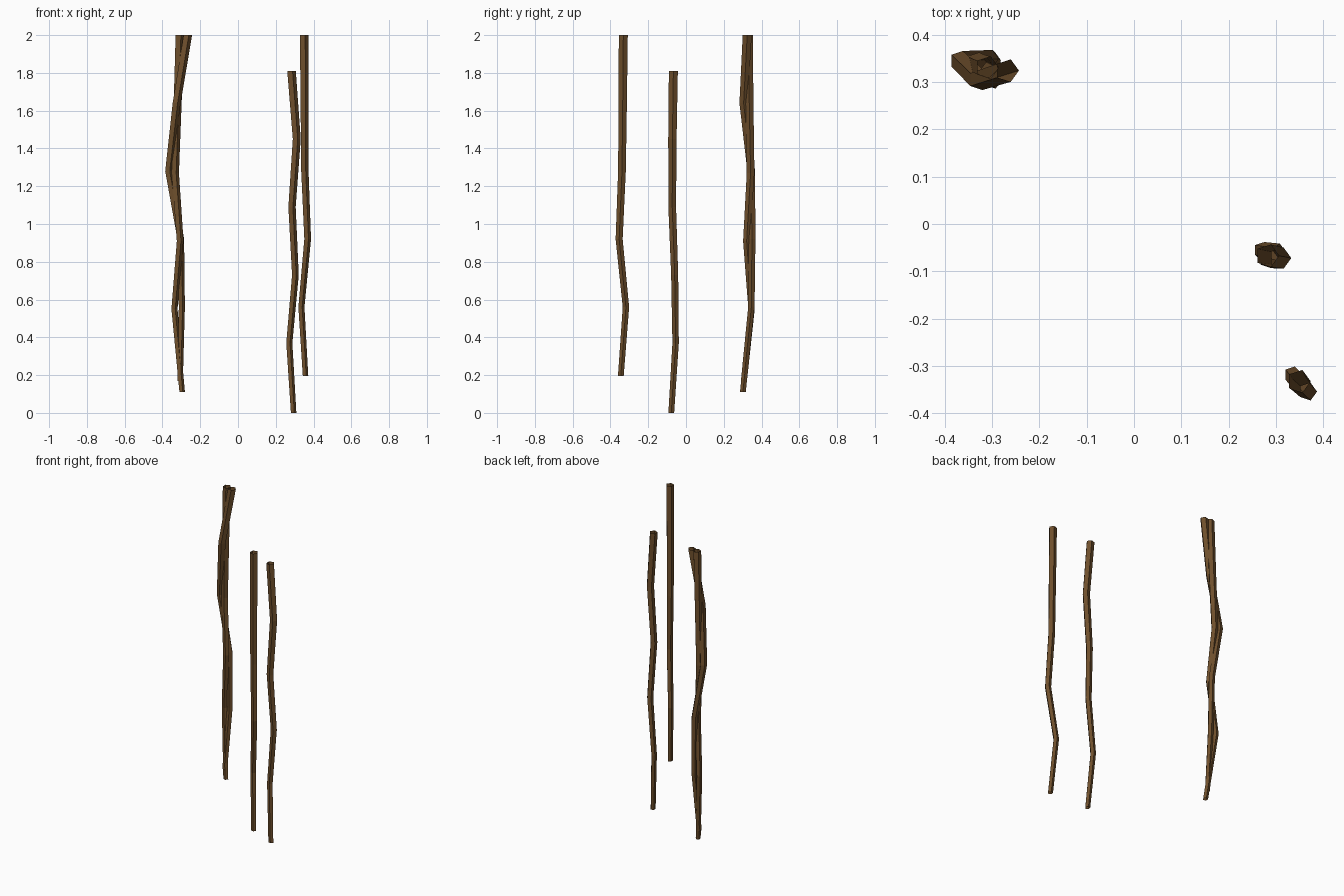
import bpy, bmesh, math

if "Cube" in bpy.data.objects:
    bpy.data.objects.remove(bpy.data.objects["Cube"])

SIDES = 5

bark = bpy.data.materials.new("brown_bark")
bark.diffuse_color = (0.156, 0.078, 0.025, 1.0)
bark.use_nodes = True
bark.node_tree.nodes["Principled BSDF"].inputs["Base Color"].default_value = bark.diffuse_color


def vine(name, path, r_top, r_bottom, phase):
    """Tapered, kinked open tube; path runs from top to bottom."""
    bm = bmesh.new()
    rings = []
    for i, (x, y, z) in enumerate(path):
        r = r_top + (r_bottom - r_top) * i / (len(path) - 1)
        angles = [phase + math.tau * k / SIDES for k in range(SIDES)]
        rings.append([bm.verts.new((x + r * math.cos(a), y + r * math.sin(a), z))
                      for a in angles])
    for upper, lower in zip(rings, rings[1:]):
        for k in range(SIDES):
            n = (k + 1) % SIDES
            bm.faces.new((upper[k], lower[k], lower[n], upper[n]))
    bmesh.ops.recalc_face_normals(bm, faces=bm.faces)
    mesh = bpy.data.meshes.new(name)
    bm.to_mesh(mesh)
    bm.free()
    mesh.materials.append(bark)
    bpy.context.collection.objects.link(bpy.data.objects.new(name, mesh))


# Front right vine
vine("front_vine", [(0.348, -0.332, 2.0), (0.350, -0.335, 1.64), (0.352, -0.339, 1.28),
                    (0.367, -0.354, 0.92), (0.334, -0.318, 0.56), (0.356, -0.345, 0.196)],
     0.025, 0.016, 0.0)

# Middle right vine, hanging lowest
vine("middle_vine", [(0.281, -0.067, 1.81), (0.309, -0.072, 1.45), (0.284, -0.073, 1.09),
                     (0.302, -0.060, 0.73), (0.270, -0.055, 0.37), (0.293, -0.078, 0.0)],
     0.025, 0.016, 0.0)

# Two entangled vines at the back left
vine("back_vine_bent", [(-0.268, 0.324, 2.0), (-0.327, 0.305, 1.64), (-0.368, 0.345, 1.28),
                        (-0.305, 0.349, 0.92), (-0.299, 0.346, 0.56), (-0.308, 0.306, 0.17)],
     0.025, 0.016, 0.0)
vine("back_vine_straight", [(-0.310, 0.330, 2.0), (-0.322, 0.335, 1.63), (-0.334, 0.342, 1.27),
                            (-0.308, 0.321, 0.91), (-0.338, 0.347, 0.55), (-0.297, 0.301, 0.11)],
     0.025, 0.016, 0.0)
